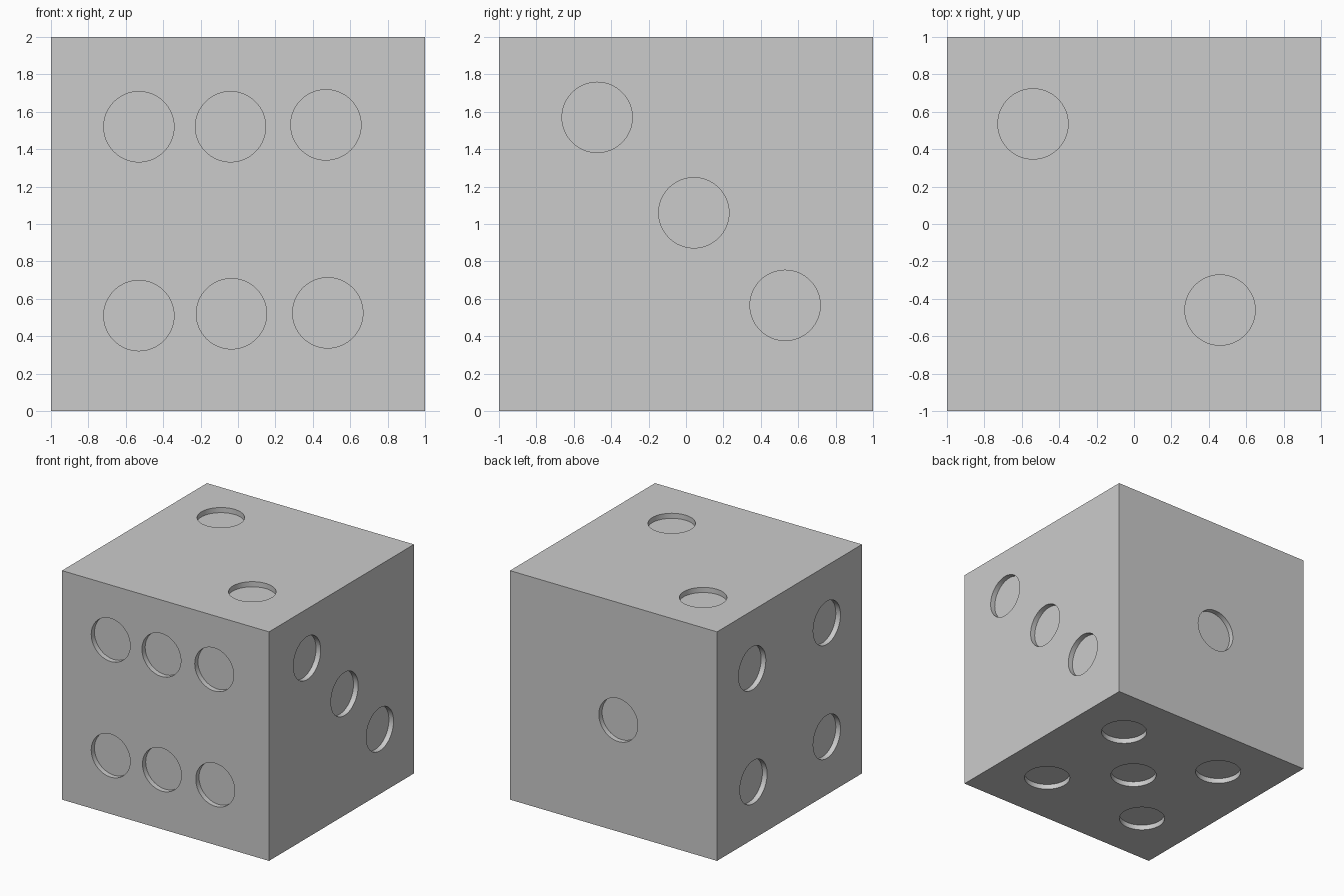
import bpy, bmesh
from mathutils import Matrix, Vector

if "Cube" in bpy.data.objects:
    bpy.data.objects.remove(bpy.data.objects["Cube"])

RADIUS, DEPTH = 0.188, 0.045

# pip centres on each face, keyed by the face's outward direction
pips = {
    (0, -1, 0): [(x, -1, z) for x, z in ((-.53, 1.52), (-.04, 1.52), (.47, 1.53),
                                         (-.53, .51), (-.035, .52), (.48, .525))],
    (1, 0, 0): [(1, y, z) for y, z in ((-.475, 1.57), (.042, 1.06), (.53, .565))],
    (0, 0, 1): [(x, y, 2) for x, y in ((-.54, .535), (.46, -.46))],
    (0, 1, 0): [(-.046, 1, .975)],
    (-1, 0, 0): [(-1, y, z) for y, z in ((.515, 1.495), (-.515, 1.50), (.497, .497), (-.515, .505))],
    (0, 0, -1): [(x, y, 0) for x, y in ((.535, .51), (.535, -.485), (.014, .01),
                                        (-.49, .504), (-.503, -.497))],
}

# die body
bpy.ops.mesh.primitive_cube_add(size=2, location=(0, 0, 1))
body = bpy.context.object
body.name = "die_body"

# all pip cutters in one mesh: short cylinders straddling the faces
bm = bmesh.new()
for normal, centres in pips.items():
    turn = Vector(normal).to_track_quat('Z', 'Y').to_matrix().to_4x4()
    for c in centres:
        bmesh.ops.create_cone(bm, cap_ends=True, segments=64, radius1=RADIUS,
                              radius2=RADIUS, depth=2 * DEPTH,
                              matrix=Matrix.Translation(c) @ turn)
mesh = bpy.data.meshes.new("pip_cutter")
bm.to_mesh(mesh)
bm.free()
cutter = bpy.data.objects.new("pip_cutter", mesh)
bpy.context.collection.objects.link(cutter)
cutter.hide_render = True

# carve the pips, then drop the cutter
cut = body.modifiers.new("pips", 'BOOLEAN')
cut.operation, cut.solver, cut.object = 'DIFFERENCE', 'EXACT', cutter
bpy.context.view_layer.objects.active = body
bpy.ops.object.modifier_apply(modifier=cut.name)
bpy.data.objects.remove(cutter)
bpy.ops.object.shade_smooth_by_angle()
